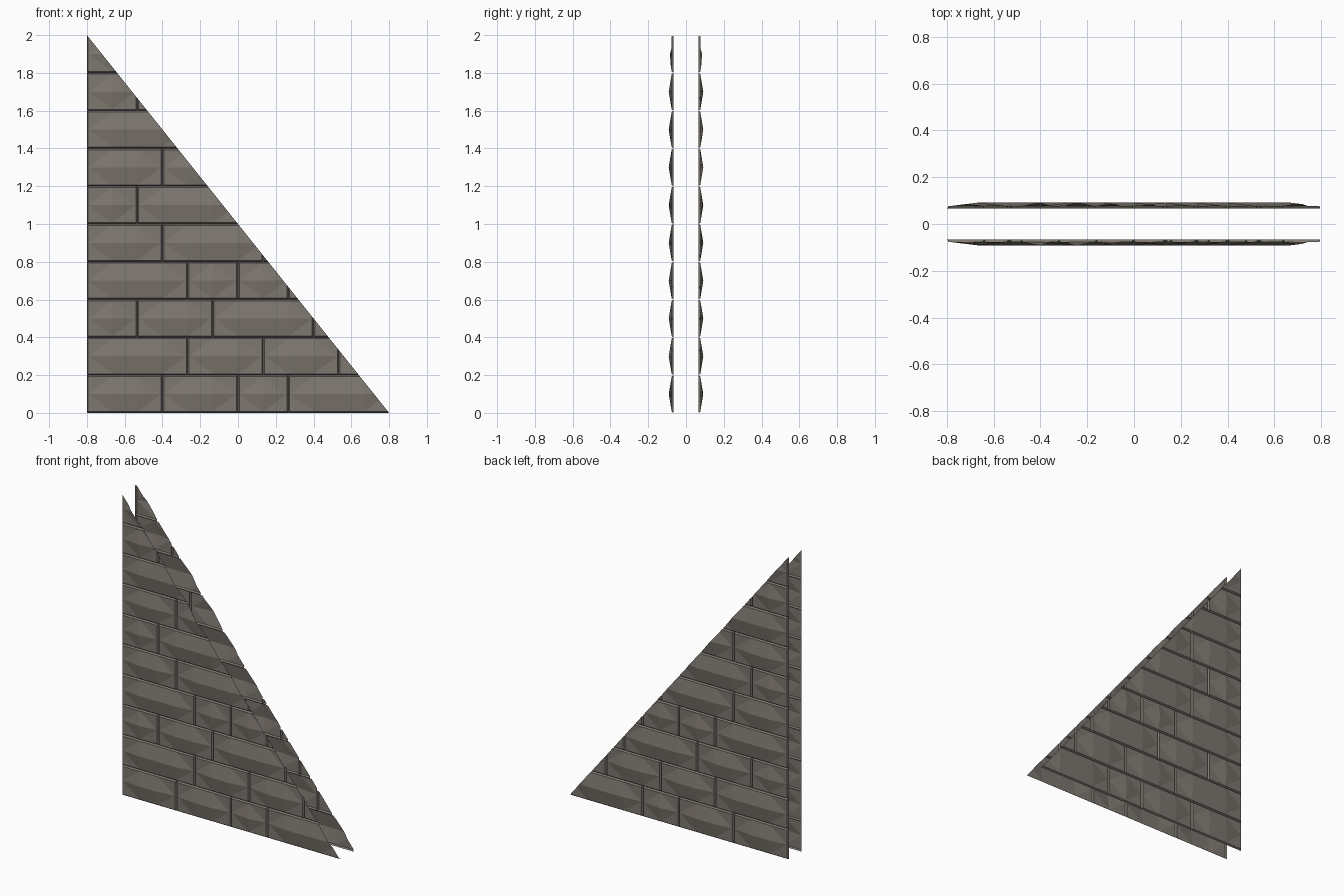
import bpy, bmesh
from mathutils import Vector

if "Cube" in bpy.data.objects:
    bpy.data.objects.remove(bpy.data.objects["Cube"])

COL, ROW, RIM = 1.6 / 12, 0.2, 0.007      # brick column, course height, chamfer
Y_BACK, Y_EDGE, Y_PEAK = 0.066, 0.076, 0.0915

stone = bpy.data.materials.new("grey brown stone")
stone.diffuse_color = (0.205, 0.184, 0.159, 1)
stone.use_nodes = True
stone.node_tree.nodes["Principled BSDF"].inputs["Base Color"].default_value = stone.diffuse_color

# Brick joints of each course, counted in columns from the left edge
COURSES = [(0, 3, 6, 8, 12), (0, 4, 7, 10, 12), (0, 2, 5, 9, 12), (0, 4, 6, 8, 11),
           (0, 3, 7, 10), (0, 2, 6), (0, 3, 6), (0, 4), (0, 2, 5), (0, 3)]


def add_brick(bm, c0, c1, row):
    """Pillow-faced stone: chamfered rim rising to a ridge at mid height."""
    x0, x1 = -0.8 + c0 * COL, -0.8 + c1 * COL
    z0, z1 = row * ROW, (row + 1) * ROW
    xs = [x0, x0 + RIM] + [-0.8 + c * COL for c in range(c0 + 1, c1)] + [x1 - RIM, x1]
    zs = [z0, z0 + RIM, (z0 + z1) / 2, z1 - RIM, z1]
    depth = [Y_BACK, Y_EDGE, Y_PEAK]
    grid = []
    for j, z in enumerate(zs):
        line = []
        for i, x in enumerate(xs):
            ring = min(i, len(xs) - 1 - i, j, len(zs) - 1 - j, 2)
            line.append(bm.verts.new((x, -depth[ring], z)))
        grid.append(line)
    for j in range(len(zs) - 1):
        for i in range(len(xs) - 1):
            bm.faces.new((grid[j][i], grid[j][i + 1], grid[j + 1][i + 1], grid[j + 1][i]))


# Front skin of stones, trimmed along the slope, mirrored to the back
bm = bmesh.new()
for row, joints in enumerate(COURSES):
    for c0, c1 in zip(joints, joints[1:]):
        add_brick(bm, c0, c1, row)
bmesh.ops.triangulate(bm, faces=bm.faces[:])
bmesh.ops.bisect_plane(bm, geom=bm.verts[:] + bm.edges[:] + bm.faces[:], dist=1e-5,
                       plane_co=Vector((0.8, 0, 0)), plane_no=Vector((2, 0, 1.6)).normalized(),
                       clear_outer=True)
mesh = bpy.data.meshes.new("stone_wall_skins")
bm.to_mesh(mesh)
bm.free()
mesh.materials.append(stone)
wall = bpy.data.objects.new("stone_wall_skins", mesh)
bpy.context.collection.objects.link(wall)
mirror = wall.modifiers.new("back_skin", 'MIRROR')
mirror.use_axis = (False, True, False)
mirror.use_mirror_merge = False
